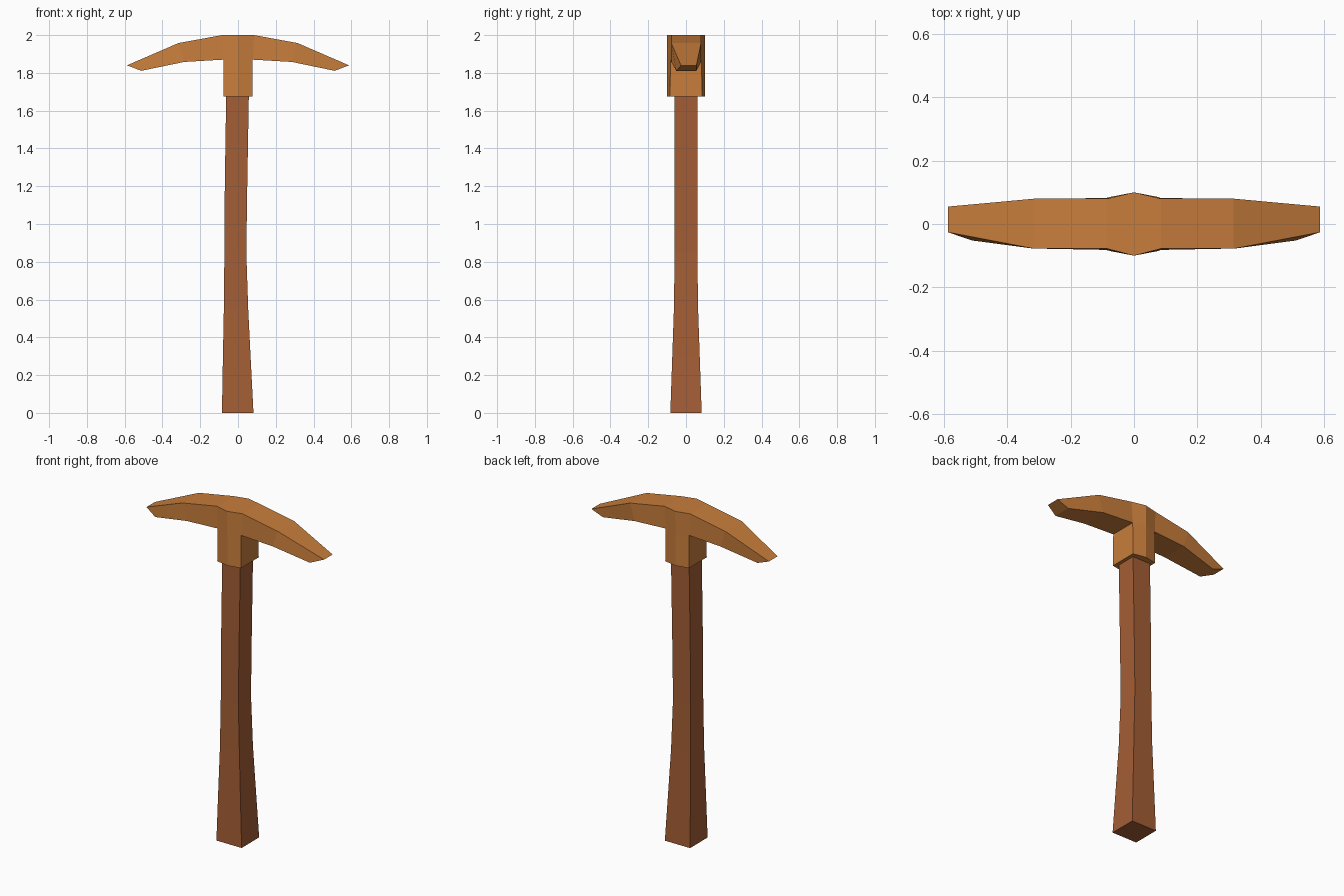
import bpy, bmesh

if "Cube" in bpy.data.objects:
    bpy.data.objects.remove(bpy.data.objects["Cube"])


def material(name, color):
    m = bpy.data.materials.new(name)
    m.diffuse_color = (*color, 1)
    m.use_nodes = True
    m.node_tree.nodes["Principled BSDF"].inputs["Base Color"].default_value = m.diffuse_color
    return m


def finish(bm, name, mat):
    bmesh.ops.recalc_face_normals(bm, faces=bm.faces[:])
    me = bpy.data.meshes.new(name)
    bm.to_mesh(me)
    bm.free()
    me.materials.append(mat)
    ob = bpy.data.objects.new(name, me)
    bpy.context.collection.objects.link(ob)


def bridge(bm, a, b, skip=()):
    for i in range(4):
        if i not in skip:
            j = (i + 1) % 4
            bm.faces.new((a[i], a[j], b[j], b[i]))


wood = material("dark_brown_wood", (0.37, 0.112, 0.036))
metal = material("orange_brown_head", (0.58, 0.207, 0.045))

# Handle: slightly bowed square shaft, rows of (z, x min, x max, half depth)
bm = bmesh.new()
rings = []
for z, x0, x1, y in [(0, -.085, .082, .083), (.29, -.08, .067, .073),
                     (.55, -.075, .054, .064), (.85, -.072, .044, .06),
                     (1.2, -.07, .049, .06), (1.72, -.062, .058, .06)]:
    rings.append([bm.verts.new(p) for p in
                  ((x0, -y, z), (x1, -y, z), (x1, y, z), (x0, y, z))])
for a, b in zip(rings, rings[1:]):
    bridge(bm, a, b)
bm.faces.new(rings[0])
bm.faces.new(rings[-1])
finish(bm, "handle", wood)

# Pick head: one arm lofted from the centre outwards, then mirrored
# rows of (bottom x, z, front y, back y), (top x, z, front y, back y)
bm = bmesh.new()
rings = []
for (bx, bz, bf, bb), (tx, tz, tf, tb) in [
        ((0, 1.87, -.1, .1), (0, 2, -.1, .1)),
        ((.078, 1.87, -.082, .082), (.085, 2, -.078, .08)),
        ((.285, 1.858, -.078, .08), (.315, 1.958, -.078, .08)),
        ((.512, 1.811, -.052, .055), (.588, 1.84, -.026, .055))]:
    rings.append([bm.verts.new(p) for p in
                  ((bx, bf, bz), (bx, bb, bz), (tx, tb, tz), (tx, tf, tz))])
for k, (a, b) in enumerate(zip(rings, rings[1:])):
    bridge(bm, a, b, skip=(0,) if k == 0 else ())
bm.faces.new(rings[-1])

# Collar below the head, dropping from the open underside
top = [rings[0][0], rings[1][0], rings[1][1], rings[0][1]]
low = [bm.verts.new(p) for p in ((0, -.1, 1.675), (.078, -.085, 1.675),
                                 (.078, .085, 1.675), (0, .1, 1.675))]
bridge(bm, top, low, skip=(3,))
bm.faces.new(low)
bmesh.ops.mirror(bm, geom=bm.verts[:] + bm.edges[:] + bm.faces[:],
                 axis='X', merge_dist=0.0001)
bmesh.ops.remove_doubles(bm, verts=bm.verts[:], dist=0.0001)
finish(bm, "pick_head", metal)
